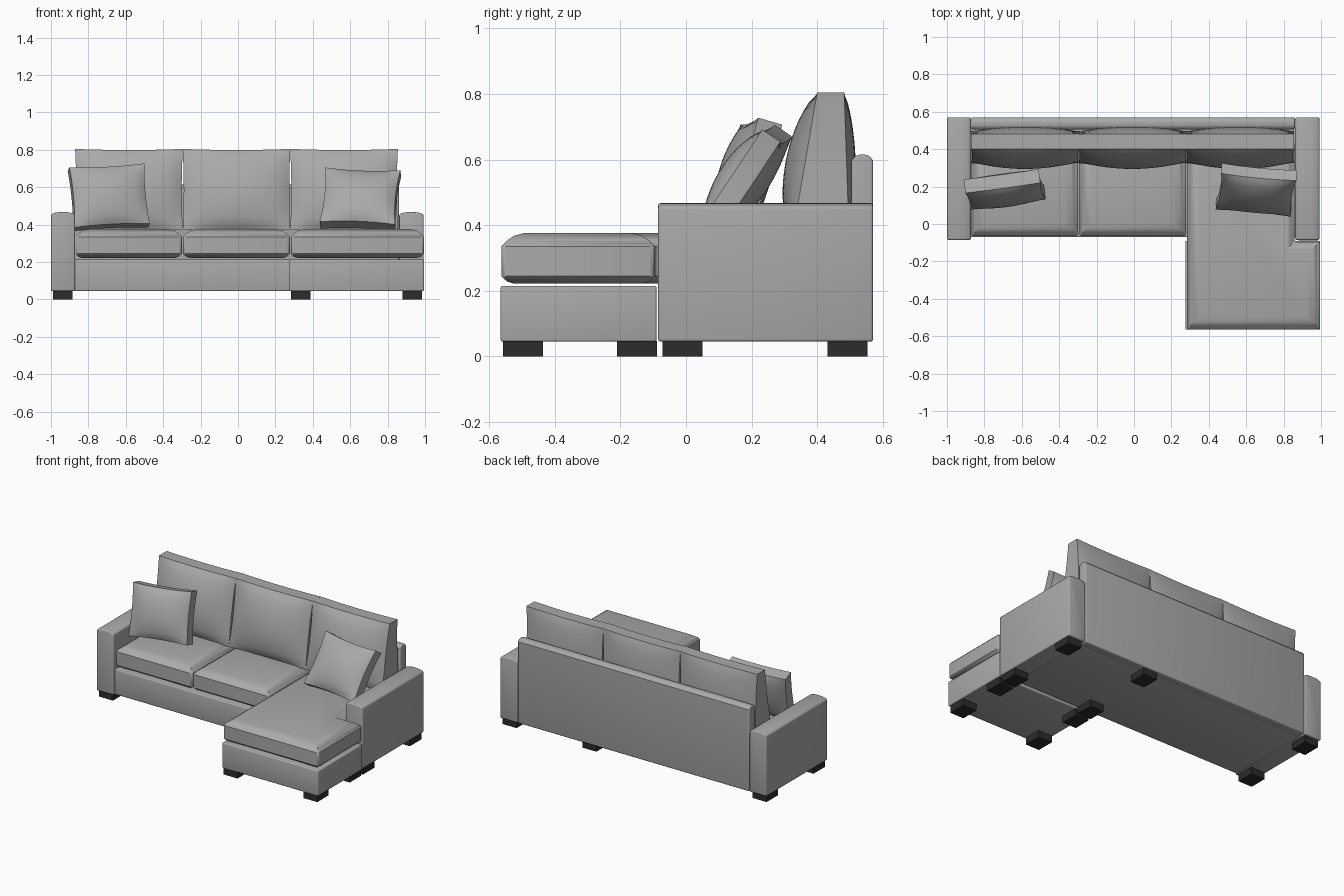
import bpy, bmesh, math
from mathutils import Matrix, Vector

cube = bpy.data.objects.get("Cube")
if cube:
    bpy.data.objects.remove(cube, do_unlink=True)


def material(name, value):
    m = bpy.data.materials.new(name)
    m.use_nodes = True
    m.diffuse_color = (value, value, value, 1)
    m.node_tree.nodes["Principled BSDF"].inputs["Base Color"].default_value = (value, value, value, 1)
    return m


fabric = material("grey fabric", 0.4)
dark = material("dark wood", 0.025)


def finish(name, bm, mat, angle=35):
    bmesh.ops.recalc_face_normals(bm, faces=bm.faces[:])
    mesh = bpy.data.meshes.new(name)
    bm.to_mesh(mesh)
    bm.free()
    mesh.materials.append(mat)
    ob = bpy.data.objects.new(name, mesh)
    bpy.context.collection.objects.link(ob)
    bpy.ops.object.select_all(action='DESELECT')
    ob.select_set(True)
    bpy.context.view_layer.objects.active = ob
    bpy.ops.object.shade_smooth_by_angle(angle=math.radians(angle))
    return ob


def extrude_outline(points, offset):
    bm = bmesh.new()
    face = bm.faces.new([bm.verts.new(p) for p in points])
    top = bmesh.ops.extrude_face_region(bm, geom=[face], use_keep_orig=True)["geom"]
    bmesh.ops.translate(bm, vec=offset, verts=[g for g in top if isinstance(g, bmesh.types.BMVert)])
    bmesh.ops.recalc_face_normals(bm, faces=bm.faces[:])
    return bm


def block(name, x, y, z, mat=fabric, bevel=0.006, crown=0.0, along='y'):
    """Bevelled box whose top may be crowned across its length."""
    across, run = (x, y) if along == 'y' else (y, x)
    mid, half = sum(across) / 2, (across[1] - across[0]) / 2
    ts = [i / 5 for i in range(-5, 6)] if crown else [-1, 1]
    profile = [(mid + half, z[0]), (mid - half, z[0])]
    profile += [(mid + half * t, z[1] - crown * abs(t) ** 3) for t in ts]
    if along == 'y':
        bm = extrude_outline([(a, run[0], h) for a, h in profile], Vector((0, run[1] - run[0], 0)))
    else:
        bm = extrude_outline([(run[0], a, h) for a, h in profile], Vector((run[1] - run[0], 0, 0)))
    if bevel:
        edges = [e for e in bm.edges if e.calc_face_angle(0) > math.radians(45)]
        bmesh.ops.bevel(bm, geom=edges, offset=bevel, segments=3, profile=0.5, affect='EDGES')
    return finish(name, bm, mat)


def seat_cushion(name, outline):
    """Boxed cushion: upright band with a crowned top and bottom."""
    low, high = 0.245, 0.335
    bm = extrude_outline([(x, y, low) for x, y in outline], Vector((0, 0, high - low)))
    top = max(bm.faces, key=lambda f: f.calc_center_median().z)
    bottom = min(bm.faces, key=lambda f: f.calc_center_median().z)
    rings = [(top, 0.02, 0.355), (top, 0.02, 0.368), (top, 0.03, 0.376),
             (bottom, 0.018, 0.228), (bottom, 0.02, 0.222)]
    for face, inset, height in rings:
        bmesh.ops.inset_region(bm, faces=[face], thickness=inset, depth=0, use_even_offset=True)
        for v in face.verts:
            v.co.z = height
    upright = [e for e in bm.edges if abs(e.verts[0].co.z - e.verts[1].co.z) > 0.08]
    bmesh.ops.bevel(bm, geom=upright, offset=0.015, segments=3, profile=0.5, affect='EDGES')
    return finish(name, bm, fabric)


def pillow(name, width, height, front, back, bulge, pinch, place, n=16):
    """Two bulging panels joined by a border; front and back give edge y at bottom and top."""
    bm = bmesh.new()
    for (y0, y1), puff in ((front, -bulge[0]), (back, bulge[1])):
        grid = []
        for j in range(n + 1):
            v = 2 * j / n - 1
            row = []
            for i in range(n + 1):
                u = 2 * i / n - 1
                x = u * (width / 2 - pinch * (1 - v * v))
                z = height / 2 + v * (height / 2 - pinch * (1 - u * u))
                dome = ((1 - u * u) * (1 - v * v)) ** 0.7
                y = y0 + (y1 - y0) * (v + 1) / 2 + puff * dome
                row.append(bm.verts.new((x, y, z)))
            grid.append(row)
        for j in range(n):
            for i in range(n):
                bm.faces.new((grid[j][i], grid[j][i + 1], grid[j + 1][i + 1], grid[j + 1][i]))
    bmesh.ops.bridge_loops(bm, edges=[e for e in bm.edges if e.is_boundary])
    bmesh.ops.transform(bm, matrix=place, verts=bm.verts[:])
    return finish(name, bm, fabric)


def leaning(x, y, z, lean, roll, turn):
    rot = [Matrix.Rotation(math.radians(a), 4, axis) for a, axis in ((turn, 'Z'), (-lean, 'X'), (roll, 'Y'))]
    return Matrix.Translation((x, y, z)) @ rot[0] @ rot[1] @ rot[2]


# Frame: bases, back and arms
block("main_base", (-0.875, 0.87), (-0.07, 0.52), (0.045, 0.215))
block("chaise_base", (0.275, 0.995), (-0.565, -0.09), (0.045, 0.215))
block("back_frame", (-0.87, 0.86), (0.505, 0.57), (0.045, 0.615), bevel=0.008, crown=0.018, along='x')
for side, x in (("right", (-1.0, -0.872)), ("left", (0.862, 0.992))):
    block(side + "_arm", x, (-0.085, 0.57), (0.045, 0.467), bevel=0.008, crown=0.012)

# Feet
foot_spots = [(x, y) for x in (0.335, 0.932) for y in (-0.497, -0.15, -0.01, 0.492)]
foot_spots += [(-0.938, -0.01), (-0.938, 0.492)]
for i, (x, y) in enumerate(foot_spots):
    block("foot_%d" % (i + 1), (x - 0.052, x + 0.052), (y - 0.061, y + 0.061), (0, 0.047), dark, bevel=0)

# Seat cushions, the last one running out over the chaise
for name, a, b in (("right_seat_cushion", -0.87, -0.3), ("middle_seat_cushion", -0.294, 0.277)):
    seat_cushion(name, [(a, -0.065), (b, -0.065), (b, 0.44), (a, 0.44)])
seat_cushion("chaise_cushion", [(0.283, -0.563), (0.995, -0.563), (0.995, -0.095),
                                (0.858, -0.095), (0.858, 0.44), (0.283, 0.44)])

# Back cushions
for name, x in (("right", -0.583), ("middle", -0.008), ("left", 0.567)):
    pillow(name + "_back_cushion", 0.576, 0.435, (0.325, 0.4), (0.497, 0.482), (0.06, 0.028), 0.006,
           Matrix.Translation((x, 0, 0.37)))

# Throw pillows
pillow("right_throw_pillow", 0.405, 0.335, (-0.038, -0.038), (0.038, 0.038), (0.045, 0.03), 0.008,
       leaning(-0.677, 0.14, 0.385, 16, -3, 7))
pillow("left_throw_pillow", 0.405, 0.35, (-0.033, -0.033), (0.033, 0.033), (0.05, 0.035), 0.012,
       leaning(0.64, 0.085, 0.39, 34, 2.5, -4))
